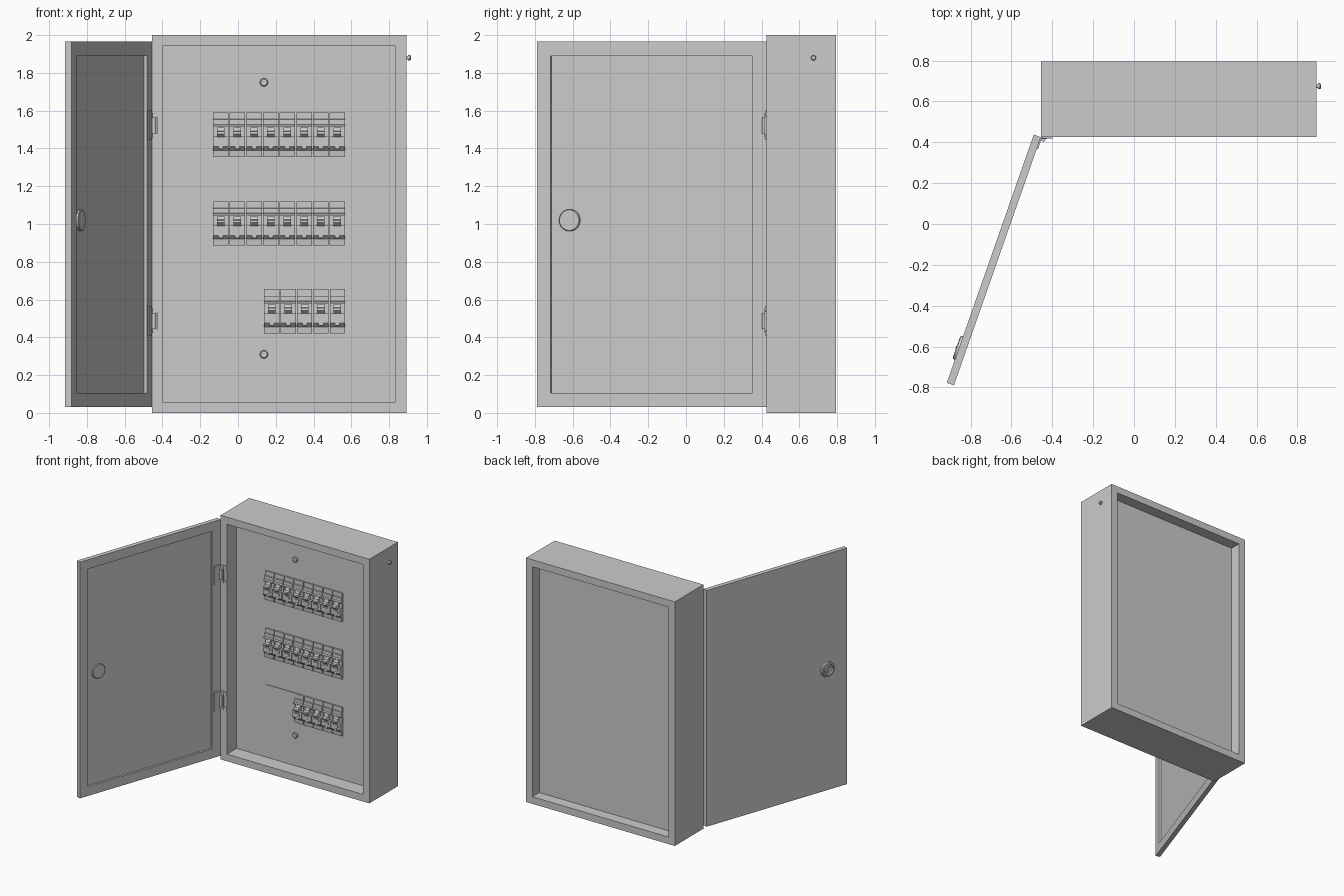
import bpy, bmesh, math
from mathutils import Matrix, Vector

if "Cube" in bpy.data.objects:
    bpy.data.objects.remove(bpy.data.objects["Cube"])

HINGE = Matrix.Translation((-0.456, 0.425, 0)) @ Matrix.Rotation(math.radians(-109.3), 4, 'Z')
PANEL_Y = 0.55


def finish(bm, name, matrix=None, smooth=False):
    bmesh.ops.recalc_face_normals(bm, faces=bm.faces[:])
    mesh = bpy.data.meshes.new(name)
    bm.to_mesh(mesh)
    bm.free()
    ob = bpy.data.objects.new(name, mesh)
    bpy.context.collection.objects.link(ob)
    if matrix:
        ob.matrix_world = matrix
    if smooth:
        bpy.context.view_layer.objects.active = ob
        ob.select_set(True)
        bpy.ops.object.shade_smooth_by_angle(angle=math.radians(35))
        ob.select_set(False)
    return ob


def box(bm, x, y, z):
    m = Matrix.Translation(((x[0] + x[1]) / 2, (y[0] + y[1]) / 2, (z[0] + z[1]) / 2))
    m = m @ Matrix.Diagonal((x[1] - x[0], y[1] - y[0], z[1] - z[0], 1))
    bmesh.ops.create_cube(bm, size=1, matrix=m)


def recess(bm, side, border, depth):
    """Inset the face on the -y or +y side, then push it inwards."""
    bm.normal_update()
    face = next(f for f in bm.faces if f.normal.y * side > 0.9)
    bmesh.ops.inset_region(bm, faces=[face], thickness=border, use_even_offset=True)
    new = bmesh.ops.extrude_discrete_faces(bm, faces=[face])['faces'][0]
    bmesh.ops.translate(bm, verts=new.verts[:], vec=(0, -side * depth, 0))


def lathe(bm, profile, matrix, sides=24):
    """Revolve (radius, height) points about local z; a zero radius closes to a point."""
    rings = []
    for r, h in profile:
        if r == 0:
            rings.append([bm.verts.new(matrix @ Vector((0, 0, h)))] * sides)
        else:
            rings.append([bm.verts.new(matrix @ Vector((r * math.cos(2 * math.pi * i / sides),
                                                        r * math.sin(2 * math.pi * i / sides), h)))
                          for i in range(sides)])
    for a, b in zip(rings, rings[1:]):
        for i in range(sides):
            j = (i + 1) % sides
            bm.faces.new(list(dict.fromkeys((a[i], a[j], b[j], b[i]))))


def facing(x, y, z, axis):
    return Matrix.Translation((x, y, z)) @ Vector((0, 0, 1)).rotation_difference(Vector(axis)).to_matrix().to_4x4()


def prism(bm, profile, x0, x1, z0):
    """Extrude a (height, protrusion) side profile along x, standing on the panel."""
    a, b = ([bm.verts.new((x, PANEL_Y - out, z0 + z)) for z, out in profile] for x in (x0, x1))
    bm.faces.new(a)
    bm.faces.new(b[::-1])
    n = len(profile)
    for i in range(n):
        j = (i + 1) % n
        bm.faces.new((a[i], b[i], b[j], a[j]))


# Cabinet: frame recessed at front (inner panel) and back
bm = bmesh.new()
box(bm, (-0.455, 0.893), (0.425, 0.795), (0, 2))
recess(bm, -1, 0.058, PANEL_Y - 0.425)
recess(bm, 1, 0.058, 0.09)
finish(bm, "cabinet")

# Open door with mitred rim around the inner recess
bm = bmesh.new()
box(bm, (0, 1.287), (-0.037, 0), (0.03, 1.965))
recess(bm, 1, 0.076, 0.017)
finish(bm, "door", HINGE)

# Door lock: ringed barrel outside, plain disc inside
bm = bmesh.new()
lathe(bm, [(0.062, 0), (0.058, 0.011), (0.047, 0.013), (0.042, 0.004), (0.03, 0.004),
           (0.026, 0.012), (0, 0.012)], facing(1.107, -0.037, 1.02, (0, -1, 0)), 32)
box(bm, (1.101, 1.113), (-0.053, -0.045), (1.0, 1.04))
lathe(bm, [(0.058, 0), (0.058, 0.01), (0.054, 0.013), (0, 0.013)],
      facing(1.107, -0.017, 1.02, (0, 1, 0)), 32)
finish(bm, "door_lock", HINGE, True)

# Hinges: C-shaped frame leaf, door leaf and knuckle
for name, z in (("lower", 0.41), ("upper", 1.445)):
    bm = bmesh.new()
    box(bm, (-0.453, -0.425), (0.415, 0.427), (z + 0.012, z + 0.143))
    for t in (z, z + 0.125):
        box(bm, (-0.448, -0.398), (0.419, 0.427), (t, t + 0.03))
    lathe(bm, [(0, z + 0.035), (0.011, z + 0.035), (0.011, z + 0.12), (0, z + 0.12)],
          Matrix.Translation((-0.445, 0.414, 0)), 12)
    finish(bm, name + "_hinge_frame_leaf", None, True)
    bm = bmesh.new()
    box(bm, (0.012, 0.06), (-0.002, 0.006), (z, z + 0.155))
    finish(bm, name + "_hinge_door_leaf", HINGE)

# Breakers: stepped body, raised middle, narrow neck, toggle and label block
BODY = [(0, -0.005), (0, 0.016), (0.035, 0.02), (0.055, 0.04), (0.11, 0.04), (0.11, 0.014),
        (0.158, 0.014), (0.158, 0.034), (0.168, 0.034), (0.172, 0.022), (0.198, 0.022),
        (0.2, 0.012), (0.235, 0.012), (0.235, -0.005)]
TOGGLE = [(0.105, 0.01), (0.105, 0.042), (0.122, 0.06), (0.134, 0.058), (0.138, 0.036),
          (0.155, 0.03), (0.155, 0.01)]


def breaker(bm, x, z, w):
    g = 0.003
    prism(bm, BODY, x + g, x + w - g, z)
    c = x + w / 2
    prism(bm, TOGGLE, c - 0.02, c + 0.02, z)
    box(bm, (c - 0.023, c + 0.023), (PANEL_Y - 0.046, PANEL_Y - 0.03), (z + 0.075, z + 0.095))
    box(bm, (c - 0.012, c + 0.012), (PANEL_Y - 0.042, PANEL_Y - 0.015), (z + 0.042, z + 0.066))


for name, z, x0, count in (("top", 1.355, -0.135, 8), ("middle", 0.885, -0.135, 8), ("bottom", 0.42, 0.135, 5)):
    bm = bmesh.new()
    w = (0.57 - x0) / count
    for i in range(count):
        breaker(bm, x0 + i * w, z, w)
    finish(bm, name + "_breaker_row")

# Blank cover beside the bottom row
bm = bmesh.new()
box(bm, (-0.135, 0.135), (PANEL_Y - 0.005, PANEL_Y + 0.005), (0.42, 0.655))
finish(bm, "blank_cover")

# Panel screws and side stud
STUD = [(1, 0), (1, 0.7), (0.75, 1), (0, 1)]
for name, r, m in (("upper_panel_screw", 0.022, facing(0.137, PANEL_Y, 1.75, (0, -1, 0))),
                   ("lower_panel_screw", 0.022, facing(0.137, PANEL_Y, 0.31, (0, -1, 0))),
                   ("side_stud_head", 0.014, facing(0.900, 0.675, 1.88, (1, 0, 0))),
                   ("side_stud_neck", 0.009, facing(0.892, 0.675, 1.88, (1, 0, 0)))):
    bm = bmesh.new()
    lathe(bm, [(a * r, b * 0.015) for a, b in [(0, 0)] + STUD], m, 16)
    finish(bm, name, None, True)
